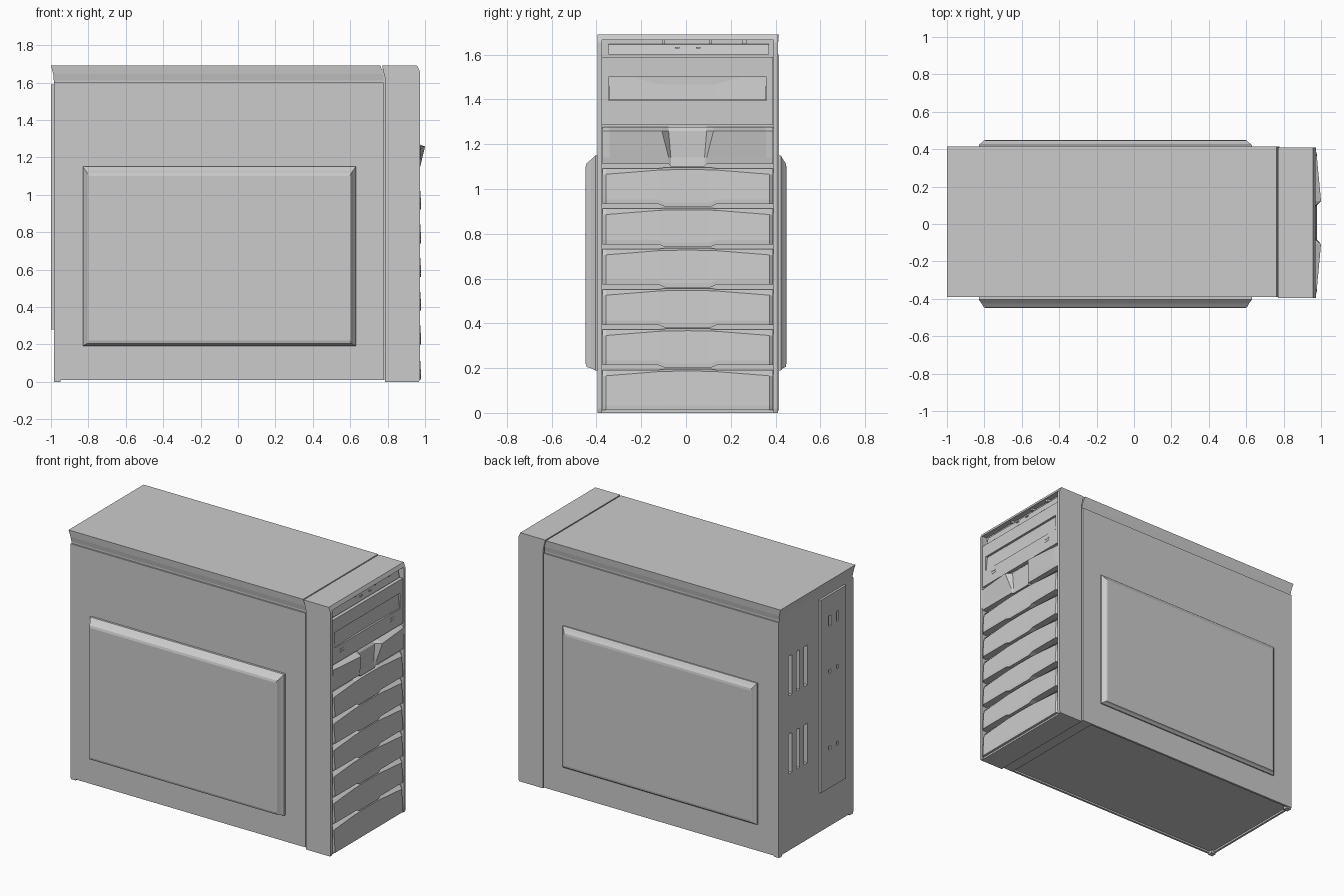
import bpy, bmesh, math

old = bpy.data.objects.get("Cube")
if old:
    bpy.data.objects.remove(old, do_unlink=True)

# Single painted-metal grey
grey = bpy.data.materials.new("case_grey")
grey.use_nodes = True
GREY = (0.6, 0.6, 0.6, 1)
grey.diffuse_color = GREY
grey.node_tree.nodes["Principled BSDF"].inputs["Base Color"].default_value = GREY

YC = 0.0075  # middle of the bezel in y


def loft(name, sections):
    """Join equal-length rings of points into a capped solid."""
    bm = bmesh.new()
    rings = [[bm.verts.new(p) for p in s] for s in sections]
    n = len(rings[0])
    for a, b in zip(rings, rings[1:]):
        for i in range(n):
            j = (i + 1) % n
            bm.faces.new((a[i], a[j], b[j], b[i]))
    bm.faces.new(rings[0])
    bm.faces.new(rings[-1])
    bmesh.ops.recalc_face_normals(bm, faces=bm.faces)
    me = bpy.data.meshes.new(name)
    bm.to_mesh(me)
    bm.free()
    me.materials.append(grey)
    ob = bpy.data.objects.new(name, me)
    bpy.context.collection.objects.link(ob)
    return ob


def rect(x0, x1, y0, y1, z):
    return [(x0, y0, z), (x1, y0, z), (x1, y1, z), (x0, y1, z)]


def box(name, x0, x1, y0, y1, z0, z1):
    return loft(name, [rect(x0, x1, y0, y1, z0), rect(x0, x1, y0, y1, z1)])


def prism_y(name, pts, y0, y1):
    """Extrude an x-z outline along y."""
    return loft(name, [[(x, y, z) for x, z in pts] for y in (y0, y1)])


def cut(target, boxes):
    """Cut box-shaped holes from a part."""
    for b in boxes:
        c = box("cutter", *b)
        c.hide_render = True
        m = target.modifiers.new("cut", "BOOLEAN")
        m.operation, m.object, m.solver = "DIFFERENCE", c, "EXACT"
        bpy.context.view_layer.objects.active = target
        bpy.ops.object.modifier_apply(modifier=m.name)
        bpy.data.objects.remove(c, do_unlink=True)


# Main shell with rear vents and a shallow underside recess
shell = box("case_body", -0.985, 0.779, -0.39, 0.415, 0.01, 1.60)
vents = [(-1.1, -0.955, y, y + 0.036, z, z + 0.27)
         for y in (0.103, 0.187, 0.270) for z in (0.53, 1.06)]
cut(shell, vents + [(-0.97, 0.7, -0.375, 0.40, -0.1, 0.022)])

# Top cover flaring out at the rear, with a narrow groove along its foot
loft("top_cover", [
    rect(-0.985, 0.779, -0.380, 0.405, 1.595),
    rect(-0.985, 0.779, -0.380, 0.405, 1.612),
    rect(-0.988, 0.776, -0.386, 0.411, 1.645),
    rect(-1.0, 0.762, -0.39, 0.415, 1.69)])

# Rear plate with small slots
plate = box("rear_plate", -1.0, -0.98, -0.29, -0.02, 0.28, 1.59)
cut(plate, [(-1.1, -0.988, y, y + 0.025, z, z + h)
            for y in (-0.125, -0.21) for z, h in ((1.38, 0.07), (1.06, 0.025), (0.54, 0.025))])

# Rear bottom tabs
for y in (-0.385, 0.375):
    box("rear_tab", -0.985, -0.95, y, y + 0.035, 0.0, 0.02)

# Raised panels on both sides
for name, y, s in (("right_side_panel", -0.39, -1), ("left_side_panel", 0.415, 1)):
    depth = 0.448 - abs(y)
    rings = []
    for d, x0, x1, z0, z1 in ((-0.2, -0.83, 0.63, 0.19, 1.15),
                              (0.25, -0.83, 0.63, 0.19, 1.15),
                              (0.6, -0.815, 0.615, 0.20, 1.13),
                              (0.92, -0.805, 0.605, 0.205, 1.115),
                              (1.0, -0.797, 0.598, 0.22, 1.10)):
        yy = y + s * depth * d
        rings.append([(x0, yy, z0), (x1, yy, z0), (x1, yy, z1), (x0, yy, z1)])
    loft(name, rings)

# Front bezel: side cheeks, roof, floor and back wall
cheek = [(0.787, 0), (0.968, 0), (0.973, 0.02), (0.973, 1.655), (0.958, 1.69),
         (0.77, 1.69), (0.787, 1.62)]
prism_y("bezel_right_cheek", cheek, -0.395, -0.375)
prism_y("bezel_left_cheek", cheek, 0.39, 0.41)
prism_y("bezel_roof", [(0.787, 1.62), (0.787, 1.665), (0.97, 1.665), (0.958, 1.69),
                       (0.77, 1.69)], -0.39, 0.405)
box("bezel_floor", 0.787, 0.96, -0.39, 0.405, 0.0, 0.012)
box("bezel_back_wall", 0.77, 0.93, -0.38, 0.395, 0.012, 1.67)

# Port strip under the roof, with small ports
prism_y("port_strip", [(0.92, 1.60), (0.955, 1.60), (0.945, 1.645), (0.92, 1.65)],
        -0.345, 0.37)
for y, z, w, h in ((-0.10, 1.648, 0.012, 0.018), (0.11, 1.648, 0.012, 0.018),
                   (0.26, 1.648, 0.02, 0.018), (-0.04, 1.627, 0.02, 0.008),
                   (0.055, 1.627, 0.02, 0.008)):
    box("port", 0.92, 0.957, y - w / 2, y + w / 2, z, z + h)

# Optical drive cover with a recessed tray and button marks
drive = box("drive_cover", 0.9, 0.966, -0.374, 0.389, 1.285, 1.59)
cut(drive, [(0.95, 1.1, -0.345, 0.36, 1.395, 1.50)])
loft("drive_tray", [[(x, y, z) for x, z in
                     ((0.94, 1.398), (0.963 - d, 1.398), (0.953 - d, 1.497), (0.94, 1.497))]
                    for y, d in ((-0.342, 0), (-0.12, 0.006), (0.13, 0.006), (0.357, 0))])
for y in (-0.265, 0.275):
    for z in (1.342, 1.36):
        box("button_mark", 0.96, 0.968, y - 0.018, y + 0.018, z, z + 0.006)

# Scooped cover: two wedges rising toward a hollow centre
scoop = []
for yt, yb, tip in ((-0.381, -0.381, 0.974), (-0.35, -0.35, 0.978), (-0.115, -0.085, 1.0),
                    (-0.085, -0.075, 0.962), (0.085, 0.075, 0.962),
                    (0.115, 0.085, 1.0), (0.35, 0.35, 0.978), (0.381, 0.381, 0.974)):
    lift = 0.012 if abs(yb) > 0.08 else 0
    scoop.append([(0.9, YC + yb, 1.10 + lift), (0.968, YC + yb, 1.10 + lift),
                  (0.972 if tip > 0.97 else 0.962, YC + yb, 1.14),
                  (tip, YC + yt, 1.258), (0.95, YC + yt, 1.276), (0.9, YC + yt, 1.276)])
loft("scooped_cover", scoop)

# Stack of bay covers with arched tops and notched lower edges
for k in range(6):
    base = 0.20 + 0.18 * (k - 1) if k else 0.012
    top = 0.20 + 0.18 * k
    secs = []
    for y, inset in ((-0.381, 0.012), (-0.365, 0), (-0.13, 0), (-0.10, 0), (0, 0),
                     (0.10, 0), (0.13, 0), (0.365, 0), (0.381, 0.012)):
        b = base + (0.013 if abs(y) > 0.11 and k else 0)
        t = top - 0.013 - 0.022 * min(1, (y / 0.37) ** 2)
        back = top - 0.004 if abs(y) < 0.11 else top - 0.008
        yy = YC + y
        secs.append([(0.9, yy, b), (0.978 - inset, yy, b), (0.979 - inset, yy, b + 0.02),
                     (0.970 - inset, yy, t), (0.948, yy, back), (0.9, yy, back)])
    loft("bay_cover", secs)
